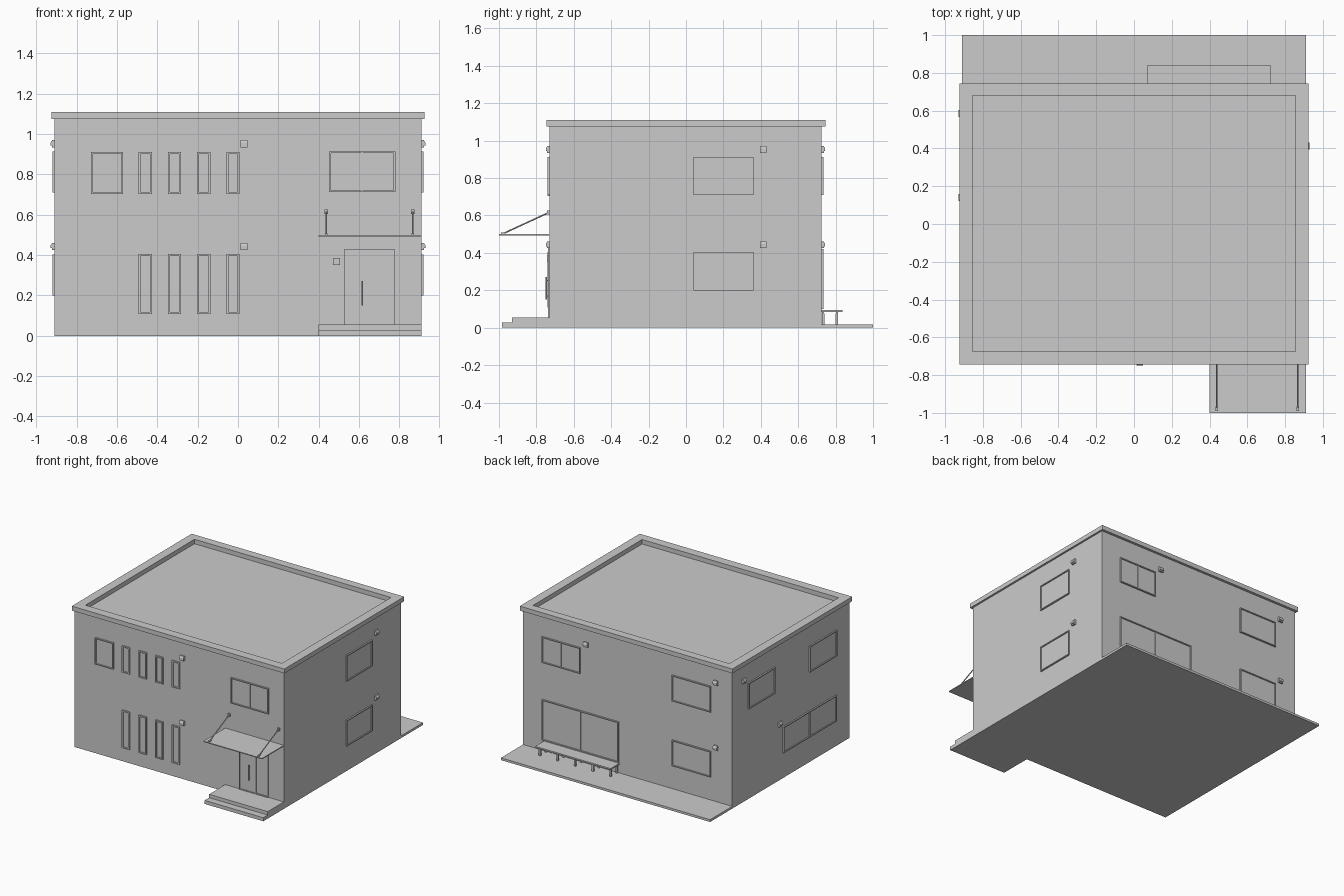
import bpy, bmesh
from mathutils import Vector

if "Cube" in bpy.data.objects:
    bpy.data.objects.remove(bpy.data.objects["Cube"])

XW, YF, YB = 0.91, -0.73, 0.725   # wall planes


def make(name, bm):
    bmesh.ops.recalc_face_normals(bm, faces=bm.faces)
    me = bpy.data.meshes.new(name)
    bm.to_mesh(me)
    bm.free()
    ob = bpy.data.objects.new(name, me)
    bpy.context.collection.objects.link(ob)
    return ob


def add_box(bm, a, b):
    r = bmesh.ops.create_cube(bm, size=1)
    for v in r["verts"]:
        v.co = Vector([(a[i] + b[i]) / 2 + v.co[i] * abs(b[i] - a[i]) for i in range(3)])


def box(name, a, b):
    bm = bmesh.new()
    add_box(bm, a, b)
    return make(name, bm)


def rod(name, p, q, r, sides=8):
    p, q = Vector(p), Vector(q)
    bm = bmesh.new()
    bmesh.ops.create_cone(bm, cap_ends=True, segments=sides, radius1=r, radius2=r, depth=(q - p).length)
    rot = (q - p).to_track_quat('Z', 'Y')
    for v in bm.verts:
        v.co = rot @ v.co + (p + q) / 2
    return make(name, bm)


def on(wall, u, out, z):
    """Map wall coordinates (along, outward, up) to the world."""
    return {"front": (u, YF - out, z), "back": (u, YB + out, z),
            "right": (XW + out, u, z), "left": (-XW - out, u, z)}[wall]


def window(name, wall, u0, u1, z0, z1, split=False, t=0.008, out=0.011):
    bm = bmesh.new()

    def part(a0, a1, b0, b1, o):
        add_box(bm, on(wall, a0, -0.005, b0), on(wall, a1, o, b1))
    part(u0, u0 + t, z0, z1, out)
    part(u1 - t, u1, z0, z1, out)
    part(u0 + t, u1 - t, z0, z0 + t, out)
    part(u0 + t, u1 - t, z1 - t, z1, out)
    if split:
        m = (u0 + u1) / 2
        part(m - t / 2, m + t / 2, z0 + t, z1 - t, out - 0.002)
    part(u0 + t, u1 - t, z0 + t, z1 - t, 0.003)   # pane
    make(name, bm)


def vent(wall, u, z):
    # small hood with a sloping top
    prof = [(0, -0.018), (0.013, -0.018), (0.013, -0.008), (0.019, -0.008), (0.019, 0.006), (0.011, 0.018), (0, 0.018)]
    bm = bmesh.new()
    rings = [[bm.verts.new(on(wall, u + s, o, z + h)) for o, h in prof] for s in (-0.018, 0.018)]
    bm.faces.new(rings[0])
    bm.faces.new(rings[1])
    n = len(prof)
    for i in range(n):
        j = (i + 1) % n
        bm.faces.new((rings[0][i], rings[0][j], rings[1][j], rings[1][i]))
    make("vent_hood_" + wall, bm)


# main block and roof parapet
box("walls", (-XW, YF, 0), (XW, YB, 1.075))
bm = bmesh.new()
X, Y0, Y1, x, y0, y1 = 0.925, -0.745, 0.745, 0.855, -0.675, 0.68
for a, b in (((-X, Y0), (X, y0)), ((-X, y1), (X, Y1)), ((-X, y0), (-x, y1)), ((x, y0), (X, y1))):
    add_box(bm, (*a, 1.075), (*b, 1.11))
make("roof_parapet", bm)

# terrace and entrance steps
box("terrace", (-XW, YB, 0), (XW, 1.0, 0.018))
box("lower_step", (0.4, -0.985, 0), (XW, YF, 0.028))
box("upper_step", (0.4, -0.93, 0.028), (XW, YF, 0.055))

# front windows
for c in (-0.46, -0.315, -0.17, -0.025):
    window("narrow_window_upper", "front", c - 0.033, c + 0.033, 0.703, 0.912, t=0.01)
    window("narrow_window_lower", "front", c - 0.033, c + 0.033, 0.108, 0.405, t=0.01)
window("square_window", "front", -0.728, -0.57, 0.703, 0.912)
window("front_sliding_window", "front", 0.452, 0.78, 0.712, 0.914, True)
# right side windows
for z in (0.2, 0.71):
    window("right_window", "right", 0.04, 0.36, z, z + 0.204)
# back windows
window("back_upper_window_a", "back", 0.41, 0.742, 0.71, 0.914, True)
window("back_upper_window_b", "back", -0.726, -0.39, 0.71, 0.914)
window("back_lower_window", "back", -0.726, -0.39, 0.2, 0.404)
window("patio_door", "back", 0.075, 0.742, 0.1, 0.42, True)
# left side windows
window("left_upper_window_a", "left", 0.2, 0.53, 0.71, 0.914)
window("left_upper_window_b", "left", -0.565, -0.23, 0.71, 0.914)
window("left_lower_window", "left", -0.56, 0.1, 0.2, 0.404, True)

# ventilation hoods
for w, u, z in (("front", 0.03, 0.953), ("front", 0.03, 0.443), ("right", 0.413, 0.953), ("right", 0.413, 0.443),
                ("back", 0.36, 0.953), ("back", -0.77, 0.953), ("back", -0.77, 0.443),
                ("left", 0.585, 0.953), ("left", 0.14, 0.443)):
    vent(w, u, z)

# entrance door with side light, handle and intercom
window("door_leaf", "front", 0.525, 0.667, 0.055, 0.428, t=0.006, out=0.008)
window("door_side_light", "front", 0.667, 0.778, 0.055, 0.428, t=0.008, out=0.008)
rod("door_handle", (0.616, -0.746, 0.15), (0.616, -0.746, 0.272), 0.004)
for z in (0.17, 0.252):
    rod("handle_mount", (0.616, -0.73, z), (0.616, -0.746, z), 0.003)
box("intercom", (0.47, -0.742, 0.352), (0.505, YF, 0.386))

# canopy with tie rods
box("canopy", (0.4, -1.0, 0.493), (XW, YF, 0.5))
for cx in (0.438, 0.867):
    rod("canopy_tie", (cx, -0.985, 0.5), (cx, -0.733, 0.616), 0.004)
    box("tie_bracket", (cx - 0.008, -0.742, 0.605), (cx + 0.008, YF, 0.627))
    box("tie_foot", (cx - 0.006, -0.99, 0.498), (cx + 0.006, -0.965, 0.508))

# raised wooden deck by the patio door
box("deck_top", (0.07, YB, 0.085), (0.725, 0.838, 0.096))
for yy in (0.733, 0.807):
    box("deck_beam", (0.08, yy - 0.006, 0.077), (0.715, yy + 0.006, 0.085))
    for i in range(5):
        lx = 0.09 + i * 0.154
        box("deck_leg", (lx - 0.007, yy - 0.007, 0.018), (lx + 0.007, yy + 0.007, 0.077))
